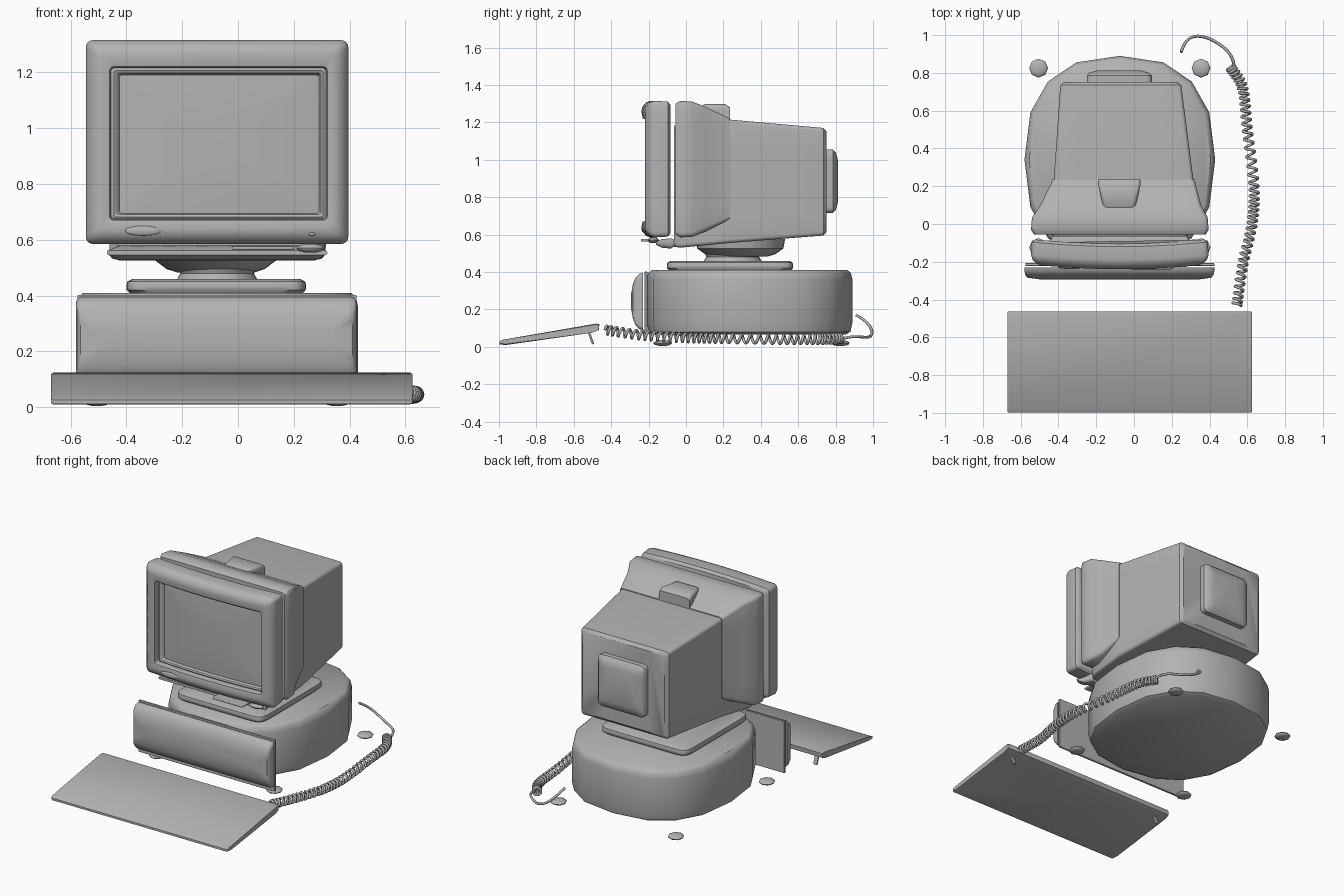
import bpy, bmesh, math
from mathutils import Vector

cube = bpy.data.objects.get("Cube")
if cube:
    bpy.data.objects.remove(cube)

GREY = (0.45, 0.45, 0.45, 1)
mat = bpy.data.materials.new("plain_grey")
mat.use_nodes = True
mat.diffuse_color = GREY
bsdf = mat.node_tree.nodes["Principled BSDF"]
bsdf.inputs["Base Color"].default_value = GREY
CX = -0.075  # centre line of monitor and case


def finish(ob, smooth=True):
    ob.data.materials.append(mat)
    bpy.ops.object.select_all(action="DESELECT")
    ob.select_set(True)
    bpy.context.view_layer.objects.active = ob
    if smooth:
        bpy.ops.object.shade_smooth_by_angle(angle=math.radians(40))
    return ob


def rrect(a0, a1, b0, b1, r, k=4, m=6):
    """Rounded rectangle outline with extra points along its sides."""
    pts = []
    centres = [(a1 - r, b1 - r), (a0 + r, b1 - r), (a0 + r, b0 + r), (a1 - r, b0 + r)]
    for q, (ca, cb) in enumerate(centres):
        for i in range(k + 1):
            t = math.pi / 2 * (q + i / k)
            pts.append((ca + r * math.cos(t), cb + r * math.sin(t)))
        na, nb = centres[(q + 1) % 4]
        t = math.pi / 2 * (q + 1)
        na, nb = na + r * math.cos(t), nb + r * math.sin(t)
        pa, pb = pts[-1]
        for i in range(1, m):
            pts.append((pa + (na - pa) * i / m, pb + (nb - pb) * i / m))
    return pts


def loft(name, rings):
    bm = bmesh.new()
    loops = [[bm.verts.new(p) for p in ring] for ring in rings]
    n = len(loops[0])
    for a, b in zip(loops, loops[1:]):
        for i in range(n):
            bm.faces.new((a[i], a[(i + 1) % n], b[(i + 1) % n], b[i]))
    bm.faces.new(loops[0])
    bm.faces.new(loops[-1])
    bmesh.ops.recalc_face_normals(bm, faces=bm.faces)
    me = bpy.data.meshes.new(name)
    bm.to_mesh(me)
    bm.free()
    ob = bpy.data.objects.new(name, me)
    bpy.context.collection.objects.link(ob)
    return finish(ob)


def loft_y(name, sections, bulge=0.0):
    """Sections (y, x0, x1, z0, z1, r) from back to front, bowed forward by bulge."""
    rings = []
    for y, x0, x1, z0, z1, r in sections:
        rings.append([(x, y - bulge * (1 - ((x - CX) / 0.47) ** 2), z)
                      for x, z in rrect(x0, x1, z0, z1, r)])
    return loft(name, rings)


def box(name, x0, x1, y0, y1, z0, z1, bevel=0.01):
    bpy.ops.mesh.primitive_cube_add(size=1, location=((x0 + x1) / 2, (y0 + y1) / 2, (z0 + z1) / 2))
    ob = bpy.context.object
    ob.name = name
    ob.scale = (x1 - x0, y1 - y0, z1 - z0)
    bpy.ops.object.transform_apply(location=False, rotation=False)
    mod = ob.modifiers.new("soft_edges", "BEVEL")
    mod.width, mod.segments = bevel, 3
    return finish(ob)


def ball(name, loc, size, seg=12):
    bpy.ops.mesh.primitive_uv_sphere_add(segments=seg, ring_count=8, radius=1, location=loc)
    ob = bpy.context.object
    ob.name = name
    ob.scale = size
    bpy.ops.object.transform_apply(location=False, rotation=False)
    return finish(ob)


def turned(name, profile, cx, cy, rx, ry, power=2.0, seg=32):
    """Stack of superellipse rings; profile is (z, scale)."""
    rings = []
    for z, s in profile:
        ring = []
        for i in range(seg):
            t = 2 * math.pi * i / seg
            c, d = math.cos(t), math.sin(t)
            ring.append((cx + rx * s * math.copysign(abs(c) ** (2 / power), c),
                         cy + ry * s * math.copysign(abs(d) ** (2 / power), d), z))
        rings.append(ring)
    return loft(name, rings)


# Monitor front: rounded bezel stepping in to the sunken screen
def inset(y, d, r):
    return (y, -0.545 + d, 0.395 - d, 0.585 + d, 1.315 - d, r)

loft_y("screen_bezel", [
    inset(-0.08, 0.02, 0.02), inset(-0.095, 0.004, 0.025), inset(-0.165, 0, 0.025),
    inset(-0.188, 0.008, 0.025), inset(-0.207, 0.03, 0.02), inset(-0.214, 0.055, 0.02),
    (-0.206, -0.46, 0.32, 0.67, 1.22, 0.015),
    (-0.17, -0.455, 0.315, 0.675, 1.215, 0.012),
    (-0.175, -0.445, 0.305, 0.682, 1.207, 0.01),
    (-0.17, -0.435, 0.297, 0.69, 1.197, 0.01),
    (-0.15, -0.425, 0.29, 0.695, 1.19, 0.01),
    (-0.155, -0.31, 0.17, 0.78, 1.11, 0.01),
    (-0.157, -0.18, 0.04, 0.87, 1.02, 0.01)], bulge=0.025)
ball("oval_badge", (-0.34, -0.23, 0.632), (0.065, 0.008, 0.018), 20)
ball("power_light", (0.265, -0.22, 0.62), (0.012, 0.008, 0.006))

# Monitor rear shell: flared collar over a tapering body
loft_y("shell_collar", [
    (0.235, -0.43, 0.32, 0.68, 1.22, 0.02), (0.1, -0.495, 0.355, 0.615, 1.285, 0.025),
    (0.035, -0.54, 0.39, 0.588, 1.31, 0.025), (-0.03, -0.545, 0.395, 0.585, 1.315, 0.025),
    (-0.055, -0.53, 0.38, 0.6, 1.3, 0.02)])
loft_y("shell_body", [
    (0.752, -0.37, 0.23, 0.615, 1.15, 0.02), (0.735, -0.39, 0.25, 0.595, 1.17, 0.02),
    (0.23, -0.425, 0.315, 0.555, 1.215, 0.02), (-0.03, -0.46, 0.31, 0.53, 1.2, 0.02),
    (-0.065, -0.43, 0.28, 0.535, 1.18, 0.02)])
loft_y("rear_cover", [
    (0.812, -0.2, 0.04, 0.77, 1.0, 0.03), (0.8, -0.24, 0.08, 0.73, 1.04, 0.03),
    (0.785, -0.25, 0.095, 0.715, 1.055, 0.03), (0.745, -0.25, 0.095, 0.715, 1.055, 0.03)])
loft_y("top_grip", [
    (0.235, -0.19, 0.035, 1.18, 1.28, 0.02), (0.21, -0.19, 0.035, 1.18, 1.297, 0.02),
    (0.1, -0.165, 0.01, 1.18, 1.297, 0.02), (0.07, -0.155, 0, 1.18, 1.28, 0.02)])

# Lip and controls under the bezel
loft_y("lower_lip", [
    (-0.06, -0.43, 0.28, 0.54, 0.57, 0.012), (-0.08, -0.44, 0.29, 0.525, 0.58, 0.02),
    (-0.13, -0.45, 0.3, 0.53, 0.575, 0.02), (-0.16, -0.47, 0.32, 0.546, 0.562, 0.007)])
ball("control_knob", (0.26, -0.175, 0.57), (0.05, 0.03, 0.016), 16)
box("control_strip", -0.02, 0.2, -0.24, -0.16, 0.563, 0.577, 0.005)

# Swivel stand
turned("swivel_dish", [(0.482, 0.6), (0.495, 0.78), (0.525, 0.96), (0.575, 1)], -0.08, 0.29, 0.225, 0.24)
turned("swivel_neck", [(0.44, 1.1), (0.465, 1), (0.48, 0.94), (0.5, 1)], -0.075, 0.25, 0.14, 0.15)
turned("swivel_plate", [(0.405, 0.95), (0.42, 0.995), (0.435, 1), (0.45, 0.99), (0.46, 0.93)],
       -0.078, 0.235, 0.322, 0.338, 12, 64)

# Computer case with rounded plan, front plate and bowed front panel
turned("case_body", [(0.065, 0.93), (0.08, 0.98), (0.13, 1), (0.36, 1), (0.395, 0.985), (0.41, 0.95)],
       CX, 0.34, 0.505, 0.55, 2.45, 16)
box("case_front_plate", -0.575, 0.425, -0.222, -0.207, 0.06, 0.402, 0.004)
loft_y("case_front_panel", [
    (-0.23, -0.58, 0.425, 0.09, 0.395, 0.02), (-0.25, -0.58, 0.425, 0.095, 0.39, 0.02),
    (-0.27, -0.576, 0.421, 0.115, 0.37, 0.02), (-0.284, -0.565, 0.41, 0.15, 0.335, 0.02),
    (-0.293, -0.5, 0.35, 0.2, 0.285, 0.02)])
for side, x in (("right", -0.505), ("left", 0.355)):
    for end, y in (("front", -0.125), ("rear", 0.825)):
        ball(f"{end}_{side}_foot", (x, y, 0.02), (0.05, 0.05, 0.016), 8)

# Keyboard: sloping wedge with two short legs
slab = [(-0.998, 0.012), (-0.998, 0.026), (-0.985, 0.034), (-0.48, 0.124), (-0.463, 0.12),
        (-0.466, 0.09), (-0.5, 0.076), (-0.96, 0.01)]
ends = [(-0.67, 0.008), (-0.662, 0), (0.617, 0), (0.625, 0.008)]
mid = Vector((-0.73, 0.066))
loft("keyboard", [[(x, mid.x + (y - mid.x) * (1 - d), mid.y + (z - mid.y) * (1 - d * 12))
                   for y, z in slab] for x, d in ends])
for side, x in (("right", -0.6), ("left", 0.55)):
    leg = box(f"keyboard_{side}_leg", x - 0.014, x + 0.014, -0.515, -0.503, 0.012, 0.085, 0.004)
    leg.rotation_euler.x = math.radians(20)

# Coiled cord with a plain tail
PATH = [Vector(p) for p in ((0.545, -0.43, 0.09), (0.575, -0.22, 0.06), (0.625, 0, 0.048),
                            (0.635, 0.2, 0.045), (0.6, 0.5, 0.04), (0.575, 0.72, 0.04),
                            (0.51, 0.83, 0.045))]


def along(t):
    """Point on a smooth spline through PATH, t from 0 to 1."""
    s = t * (len(PATH) - 1)
    i = min(int(s), len(PATH) - 2)
    u = s - i
    a, b = PATH[i], PATH[i + 1]
    p, n = PATH[max(i - 1, 0)], PATH[min(i + 2, len(PATH) - 1)]
    return 0.5 * (2 * a + (b - p) * u + (2 * p - 5 * a + 4 * b - n) * u * u
                  + (3 * a - p - 3 * b + n) * u ** 3)


def cord(name, pts, kind):
    cu = bpy.data.curves.new(name, "CURVE")
    cu.dimensions = "3D"
    cu.bevel_depth, cu.bevel_resolution, cu.use_fill_caps = 0.008, 1, True
    sp = cu.splines.new(kind)
    sp.points.add(len(pts) - 1)
    for q, p in zip(sp.points, pts):
        q.co = (*p, 1)
    if kind == "NURBS":
        sp.use_endpoint_u, sp.order_u, sp.resolution_u = True, 4, 8
    ob = bpy.data.objects.new(name, cu)
    bpy.context.collection.objects.link(ob)
    return finish(ob, False)


TURNS, STEPS = 40, 14
coil = []
for i in range(TURNS * STEPS + 1):
    t = i / (TURNS * STEPS)
    head = (along(min(t + 0.01, 1)) - along(max(t - 0.01, 0))).normalized()
    across = head.cross(Vector((0, 0, 1))).normalized()
    a = 2 * math.pi * i / STEPS
    coil.append(along(t) + 0.023 * (across * math.cos(a) + across.cross(head) * math.sin(a)))
cord("coiled_cord", coil, "POLY")
cord("cord_tail", [coil[-1], (0.52, 0.9, 0.06), (0.45, 0.96, 0.045), (0.34, 1.01, 0.06),
                   (0.27, 0.98, 0.13), (0.25, 0.91, 0.17)], "NURBS")
